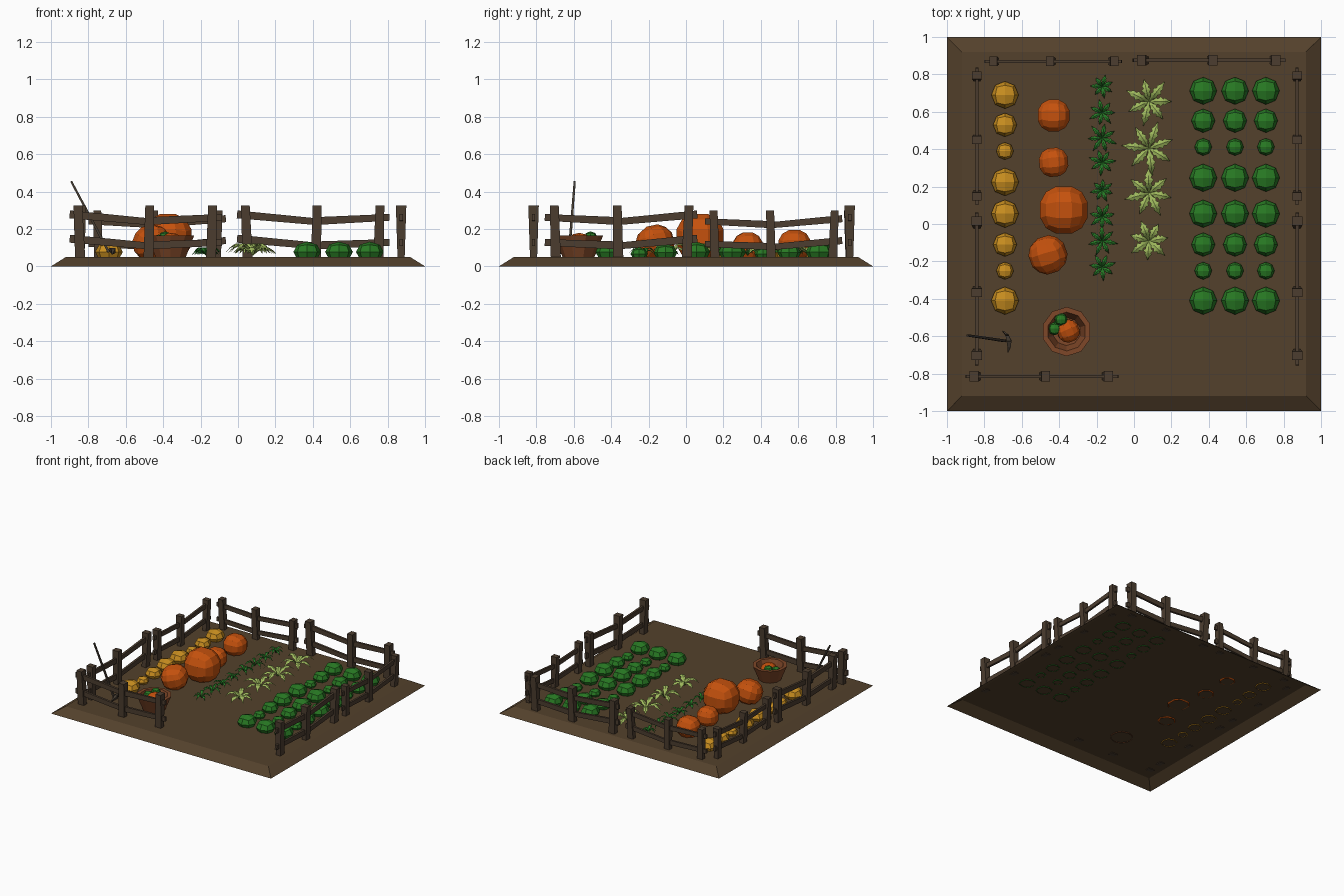
import bpy, bmesh, math
from mathutils import Vector, Euler

if "Cube" in bpy.data.objects:
    bpy.data.objects.remove(bpy.data.objects["Cube"])


def mat(name, c):
    m = bpy.data.materials.new(name)
    m.diffuse_color = (*c, 1)
    m.use_nodes = True
    m.node_tree.nodes["Principled BSDF"].inputs["Base Color"].default_value = m.diffuse_color
    return m


SOIL = mat("soil brown", (0.088, 0.053, 0.025))
WOOD = mat("fence wood", (0.072, 0.047, 0.029))
ORANGE = mat("pumpkin orange", (0.56, 0.083, 0.004))
YELLOW = mat("squash yellow", (0.58, 0.27, 0.014))
GREEN = mat("cabbage green", (0.021, 0.19, 0.017))
LEAF = mat("carrot leaf green", (0.02, 0.20, 0.02))
PALE = mat("pale leaf green", (0.35, 0.49, 0.11))
CLAY = mat("basket brown", (0.21, 0.063, 0.021))
IRON = mat("tool dark", (0.055, 0.042, 0.03))


def finish(name, bm, m, normals=True):
    if normals:
        bmesh.ops.recalc_face_normals(bm, faces=bm.faces)
    me = bpy.data.meshes.new(name)
    bm.to_mesh(me)
    bm.free()
    me.materials.append(m)
    ob = bpy.data.objects.new(name, me)
    bpy.context.collection.objects.link(ob)
    return ob


def prism(bm, a, b, side, wa, ta, wb, tb):
    """Tapered four-sided bar from a to b; w along side, t across it."""
    a, b, side = Vector(a), Vector(b), Vector(side)
    u = side.normalized()
    v = (b - a).normalized().cross(u).normalized()
    rings = []
    for p, w, t in ((a, wa, ta), (b, wb, tb)):
        rings.append([bm.verts.new(p + u * (i * w / 2) + v * (j * t / 2))
                      for i, j in ((-1, -1), (1, -1), (1, 1), (-1, 1))])
    r, s = rings
    bm.faces.new(r)
    bm.faces.new(s)
    for k in range(4):
        bm.faces.new((r[k], r[(k + 1) % 4], s[(k + 1) % 4], s[k]))


def lathe(name, profile, n, loc, m):
    """Turned shape, open at the bottom and closed at the last ring."""
    bm = bmesh.new()
    rings = [[bm.verts.new((loc[0] + r * math.cos(2 * math.pi * (k + .5) / n),
                            loc[1] + r * math.sin(2 * math.pi * (k + .5) / n), z))
              for k in range(n)] for r, z in profile]
    bm.faces.new(rings[-1])
    for a, b in zip(rings, rings[1:]):
        for k in range(n):
            bm.faces.new((a[k], a[(k + 1) % n], b[(k + 1) % n], b[k]))
    return finish(name, bm, m)


def ball(name, x, y, z, r, rz, m, tilt=(0, 0, 0), cuts=1):
    """Faceted cube-sphere, cut open just below the soil surface."""
    bm = bmesh.new()
    bmesh.ops.create_cube(bm, size=2)
    bmesh.ops.subdivide_edges(bm, edges=bm.edges[:], cuts=cuts, use_grid_fill=True)
    turn = Euler(tilt).to_matrix()
    for v in bm.verts:
        c = v.co.normalized()
        v.co = turn @ Vector((c.x * r * 1.06, c.y * r * 1.06, c.z * rz)) + Vector((x, y, z))
    bmesh.ops.recalc_face_normals(bm, faces=bm.faces)
    bmesh.ops.bisect_plane(bm, geom=bm.verts[:] + bm.edges[:] + bm.faces[:],
                           plane_co=(0, 0, .044), plane_no=(0, 0, 1), clear_inner=True)
    return finish(name, bm, m, False)


# ground with sloping edges, open underneath
lathe("soil_bed", [(math.sqrt(2), 0), (0.92 * math.sqrt(2), 0.05)], 4, (0, 0), SOIL)


# fence sections: three posts, two sagging rails
def fence(name, x, y, dx, dy, s):
    bm = bmesh.new()
    d = Vector((dx, dy, 0))

    def P(t, z):
        return Vector((x, y, 0.05)) + d * (t * s) + Vector((0, 0, (z - 0.05) * s))

    for t, lean in ((0, -.006), (.375, .003), (.71, .004)):
        prism(bm, P(t - lean, 0.045), P(t + lean, 0.325), d,
              .054 * s, .038 * s, .047 * s, .056 * s)
    for z0, z1, z2 in ((.278, .238, .262), (.148, .108, .128)):
        for a, b, za, zb in ((-.05, .385, z0, z1), (.365, .765, z1 + .004, z2)):
            side = Vector((-dy, dx, 0))
            prism(bm, P(a, za), P(b, zb), side, .018 * s, .042 * s, .018 * s, .036 * s)
    finish(name, bm, WOOD)


fence("front_fence", -.85, -.815, 1, 0, 1)
fence("back_fence_right", .045, .875, 1, 0, 1)
fence("back_fence_left", -.11, .87, -1, 0, .9)
for label, fx in (("left", -.84), ("right", .872)):
    fence(label + "_fence_front", fx, .01, 0, -1, 1)
    fence(label + "_fence_back", fx, .79, 0, -1, .9)

# rows of squash and cabbages
ROWS = [(.70, .069), (.54, .06), (.40, .044), (.235, .07),
        (.055, .07), (-.11, .06), (-.25, .044), (-.41, .07)]
for y, r in ROWS:
    k = r / .07
    ball("squash", -.69, y - .01 if y > .2 else y, .05 + .027 * k, r, .055 * k, YELLOW)
    for x in (.37, .54, .705):
        ball("cabbage", x, y + .012 if y > .2 else y, .05 + .027 * k, r, .055 * k, GREEN)

# large pumpkins
for x, y, z, r, rz, tilt in ((-.43, .58, .115, .088, .088, (0, 0, 0)),
                             (-.43, .33, .105, .08, .083, (0, 0, .1)),
                             (-.375, .075, .155, .132, .138, (0, 0, 0)),
                             (-.46, -.165, .125, .1, .1, (.2, -.25, .3))):
    ball("pumpkin", x, y, z, r, rz, ORANGE, tilt, 2)


# leafy plants: rosettes of arched serrated leaves
def plant(name, x, y, r, width, high, m, turn):
    bm = bmesh.new()
    steps = [(0, .12), (.2, .4), (.3, .75), (.4, .55), (.52, 1),
             (.62, .5), (.7, .75), (.84, .3), (1, .02)]
    for k in range(7):
        a = turn + 2 * math.pi * k / 7
        u = Vector((math.cos(a), math.sin(a), 0))
        v = Vector((-u.y, u.x, 0))
        reach = r * (1 if k % 2 else .9)
        prev = None
        for t, w in steps:
            z = .052 + high * (math.sin(math.pi * min(t * .85 + .05, 1)) * (1.1 if k % 2 else .8))
            c = Vector((x, y, z)) + u * (reach * t)
            e = v * (width * w / 2)
            drop = Vector((0, 0, width * w * .2))
            cur = [bm.verts.new(c - e - drop), bm.verts.new(c), bm.verts.new(c + e - drop)]
            if prev:
                bm.faces.new((prev[0], cur[0], cur[1], prev[1]))
                bm.faces.new((prev[1], cur[1], cur[2], prev[2]))
            prev = cur
    bm.normal_update()
    for f in bm.faces:
        if f.normal.z < 0:
            f.normal_flip()
    finish(name, bm, m, False)


for i, y in enumerate((.735, .595, .46, .33, .18, .04, -.09, -.23)):
    plant("carrot_top", -.17, y, (.065, .075, .085, .075)[i % 4], .03, .045, LEAF, .4 + i * .5)
for i, (y, r) in enumerate(((.655, .135), (.405, .148), (.165, .135), (-.09, .115))):
    plant("leaf_plant", .08, y, r, .053, .065, PALE, i * .35)

# basket with harvest
BX, BY = -.36, -.575
lathe("basket", [(.083, .044), (.132, .165), (.104, .165), (.075, .09)], 10, (BX, BY), CLAY)
ball("basket_pumpkin", -.352, -.572, .125, .06, .055, ORANGE, (.2, .1, .4), 2)
for x, y, z in ((-.39, -.51, .157), (-.425, -.56, .14), (-.40, -.545, .125)):
    ball("basket_cabbage", x, y, z, .033, .03, GREEN)

# pick leaning on the fence: handle and curved head
bm = bmesh.new()
prism(bm, (-.69, -.625, .075), (-.892, -.595, .455), (0, 1, 0), .014, .014, .011, .011)
finish("pick_handle", bm, IRON)
bm = bmesh.new()
path = [(-.70, -.572, .08, .006), (-.678, -.595, .088, .018), (-.668, -.625, .085, .026),
        (-.668, -.655, .078, .018), (-.674, -.685, .065, .005)]
for p, q in zip(path, path[1:]):
    prism(bm, p[:3], q[:3], (1, 0, 0), p[3], p[3], q[3], q[3])
finish("pick_head", bm, IRON)
